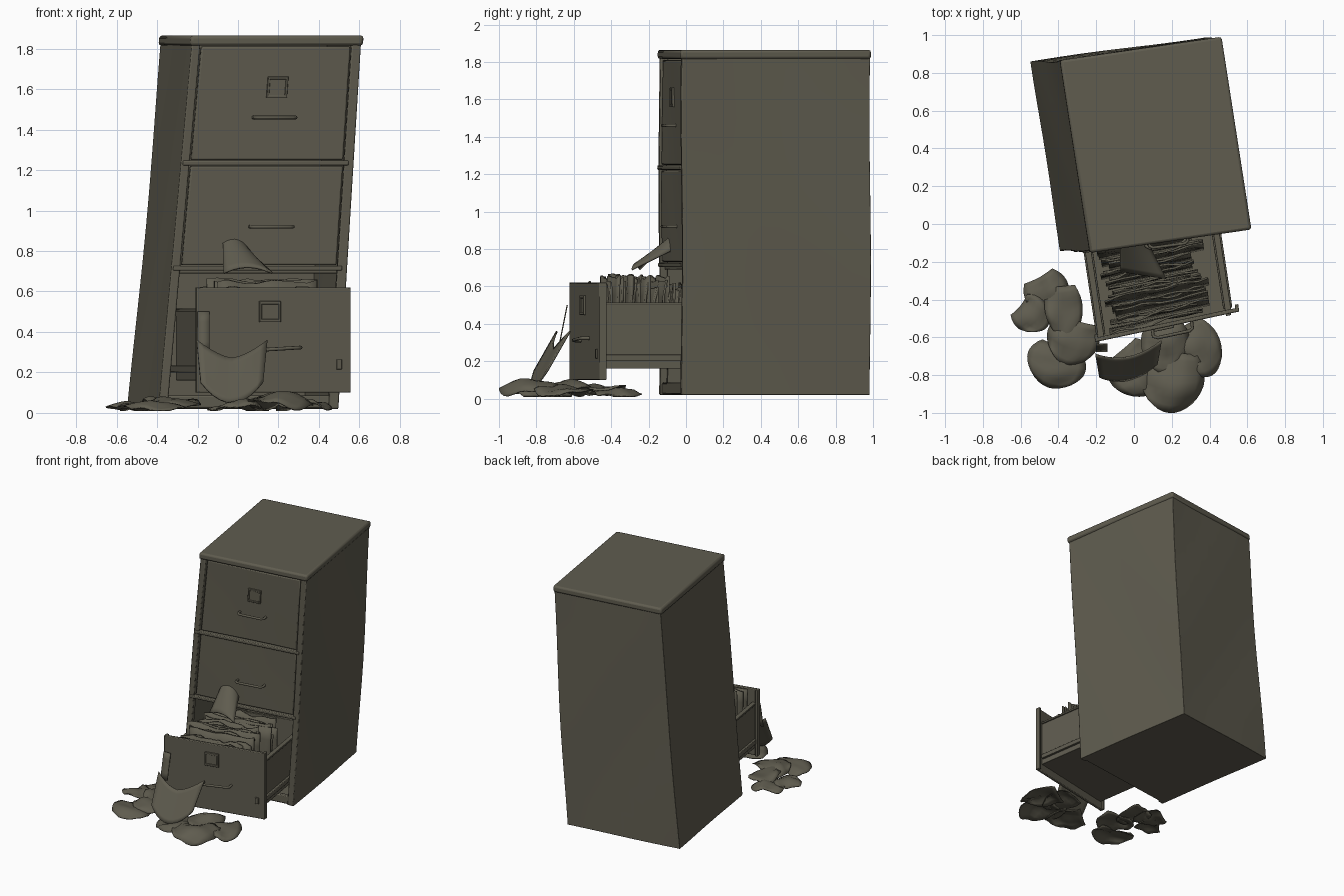
import bpy, bmesh, math, random
from mathutils import Vector, noise

if "Cube" in bpy.data.objects:
    bpy.data.objects.remove(bpy.data.objects["Cube"])

random.seed(4)
mat = bpy.data.materials.new("drab olive grey")
mat.diffuse_color = (0.115, 0.107, 0.078, 1)
mat.use_nodes = True
mat.node_tree.nodes["Principled BSDF"].inputs["Base Color"].default_value = mat.diffuse_color


def cabinet(u, d, z):
    """Leaning cabinet space: u across 0-1, d depth 0-1, z height."""
    t = z / 1.86
    left, right = -0.395 + 0.17 * t, 0.495 + 0.115 * t
    warp = 0.006 * math.sin(5 * d + 3 * z) * d
    return Vector((left + (right - left) * u - 0.15 * d + warp,
                   -0.14 + 0.125 * u + d + 0.004 * math.sin(4 * z + 5 * u), z))


def drawer(u, d, z):
    """Pulled-out drawer space: u across 0-1, d depth from its front."""
    return Vector((-0.205 + 0.755 * u - 0.15 * d, -0.625 + 0.16 * u + 0.99 * d, z))


def finish(name, me, bevel=0, angle=35):
    ob = bpy.data.objects.new(name, me)
    bpy.context.collection.objects.link(ob)
    me.materials.append(mat)
    if bevel:
        m = ob.modifiers.new("bevel", 'BEVEL')
        m.width, m.segments, m.limit_method, m.angle_limit = bevel, 2, 'ANGLE', 0.9
    bpy.context.view_layer.objects.active = ob
    bpy.ops.object.select_all(action='DESELECT')
    ob.select_set(True)
    bpy.ops.object.shade_smooth_by_angle(angle=math.radians(angle))
    return ob


def box(name, space, us, ds, zs, bevel=0.006, cuts=0):
    bm = bmesh.new()
    bmesh.ops.create_cube(bm, size=1)
    if cuts:
        bmesh.ops.subdivide_edges(bm, edges=bm.edges[:], cuts=cuts, use_grid_fill=True)
    for v in bm.verts:
        a = [r[0] + (r[1] - r[0]) * (c + 0.5) for r, c in zip((us, ds, zs), v.co)]
        v.co = space(*a)
    bmesh.ops.recalc_face_normals(bm, faces=bm.faces)
    me = bpy.data.meshes.new(name)
    bm.to_mesh(me)
    bm.free()
    return finish(name, me, bevel)


def tube(name, pts, r):
    cu = bpy.data.curves.new(name, 'CURVE')
    cu.dimensions, cu.bevel_depth, cu.bevel_resolution = '3D', r, 2
    cu.use_fill_caps = True
    sp = cu.splines.new('POLY')
    sp.points.add(len(pts) - 1)
    for p, c in zip(sp.points, pts):
        p.co = (*c, 1)
    ob = bpy.data.objects.new(name, cu)
    bpy.context.collection.objects.link(ob)
    cu.materials.append(mat)


def sheet(name, fn, n=8, m=8, thick=0.006):
    """Grid surface from fn(s, t), s and t in -1..1."""
    vs = [fn(2 * i / n - 1, 2 * j / m - 1) for j in range(m + 1) for i in range(n + 1)]
    w = n + 1
    fs = [(j * w + i, j * w + i + 1, (j + 1) * w + i + 1, (j + 1) * w + i)
          for j in range(m) for i in range(n)]
    me = bpy.data.meshes.new(name)
    me.from_pydata(vs, [], fs)
    ob = finish(name, me, angle=50)
    s = ob.modifiers.new("thickness", 'SOLIDIFY')
    s.thickness, s.offset = thick, 0


def frame(name, space, u, z, w, h, d, r):
    """Raised rectangular card holder."""
    for k, (a, b, c, e) in enumerate(((u - w, u + w, z + h - r, z + h), (u - w, u + w, z - h, z - h + r),
                                      (u - w, u - w + r, z - h, z + h), (u + w - r, u + w, z - h, z + h))):
        box(f"{name}_rim_{k}", space, (a, b), (d - 0.012, d + 0.002), (c, e), 0.003)
    box(name + "_card", space, (u - w, u + w), (d - 0.005, d + 0.002), (z - h, z + h), 0)


# cabinet shell
box("left_side", cabinet, (0, 0.02), (0.005, 1), (0.02, 1.84), 0.004, 9)
box("right_side", cabinet, (0.98, 1), (0.005, 1), (0.02, 1.84), 0.004, 9)
box("back_panel", cabinet, (0.005, 0.995), (0.98, 1), (0.02, 1.84), 0.004, 9)
box("bottom_panel", cabinet, (0.005, 0.995), (0.01, 0.99), (0.02, 0.05), 0.004)
box("top_panel", cabinet, (-0.012, 1.012), (-0.015, 1.005), (1.815, 1.865), 0.014)
for name, a, b in (("left_post", 0, 0.05), ("right_post", 0.945, 1)):
    box(name, cabinet, (a, b), (-0.005, 0.035), (0.02, 1.83), 0.007, 5)
box("base_rail", cabinet, (0.03, 0.97), (0.005, 0.04), (0.025, 0.085))
box("divider_shelf", cabinet, (0.02, 0.98), (0.02, 0.98), (0.69, 0.71), 0.003)
for k, z in enumerate((0.715, 1.235)):
    box(f"cross_rail_{k}", cabinet, (0.01, 0.97), (-0.012, 0.03), (z - 0.012, z + 0.012))

# closed drawers
for k, (z0, z1, hz, hu) in enumerate(((1.25, 1.81, 1.46, 0.51), (0.73, 1.22, 0.92, 0.53))):
    box(f"closed_drawer_{k}", cabinet, (0.06, 0.94), (0.004, 0.05), (z0, z1), 0.008, 3)
    uc = 0.52 if k == 0 else 0.55
    pts = [(uc - 0.12, 0.01), (uc - 0.12, -0.03), (uc - 0.1, -0.042),
           (uc + 0.1, -0.042), (uc + 0.12, -0.03), (uc + 0.12, 0.01)]
    tube(f"handle_{k}", [cabinet(u, d, hz) for u, d in pts], 0.009)
frame("label_holder_top", cabinet, 0.525, 1.61, 0.06, 0.052, 0.003, 0.014)

# open drawer
box("open_drawer_front", drawer, (0, 1.01), (0, 0.022), (0.1, 0.62), 0.006, 3)
for name, a, b in (("left", 0.035, 0.055), ("right", 0.925, 0.945)):
    box(f"drawer_{name}_wall", drawer, (a, b), (0.02, 0.85), (0.16, 0.51), 0.003)
    box(f"drawer_{name}_rim", drawer, (a - 0.012, b + 0.012), (0.02, 0.85), (0.5, 0.515), 0.003)
    box(f"drawer_{name}_runner", drawer, (a - 0.022, b + 0.022), (0.03, 0.95), (0.2, 0.235), 0.004)
box("drawer_floor", drawer, (0.04, 0.94), (0.02, 0.85), (0.16, 0.18), 0.003)
box("drawer_back", drawer, (0.04, 0.94), (0.83, 0.85), (0.16, 0.5), 0.003)
for k, a in enumerate((0.0, 0.985)):
    box(f"front_flange_{k}", drawer, (a, a + 0.025), (0.0, 0.04), (0.1, 0.62), 0.004)
frame("label_holder_open", drawer, 0.48, 0.5, 0.07, 0.052, 0.0, 0.016)
box("lock_plate", drawer, (0.915, 0.95), (-0.009, 0.002), (0.215, 0.265), 0.003)
tube("handle_open", [drawer(u, d, z) for u, d, z in
                     ((0.4, 0.01, 0.31), (0.4, -0.035, 0.31), (0.43, -0.046, 0.312),
                      (0.65, -0.046, 0.322), (0.675, -0.035, 0.323), (0.675, 0.01, 0.323))], 0.009)

# crumpled files standing in the drawer
for k in range(24):
    d = 0.05 + 0.021 * k
    top = 0.6 + random.uniform(-0.02, 0.05) + (0.04 if 3 < k < 13 else 0)
    u0, u1 = 0.13 + random.uniform(-0.03, 0.05), 0.78 + random.uniform(-0.07, 0.06)
    lean, ph = random.uniform(-0.02, 0.04), random.uniform(0, 50)

    def file_fn(s, t):
        f = (t + 1) / 2
        n = noise.noise(Vector((s * 1.8, t, ph)))
        edge = noise.noise(Vector((s * 2.2, 3, ph)))
        return drawer(u0 + (u1 - u0) * (s + 1) / 2, d + lean * f + 0.03 * n * f * f,
                      0.18 + (top - 0.18 + 0.035 * edge) * f)
    sheet(f"file_{k}", file_fn, 10, 5, 0.011)


# loose papers: x, y, z, half width, half length, turn, rise
def loose(name, x, y, z, w, h, turn, rise, ph):
    c, s_ = math.cos(turn), math.sin(turn)

    def fn(s, t):
        a = w * s * (1 - 0.3 * t * t)
        b = h * t * (1 - 0.2 * s * s) + 0.03 * s * s
        n = noise.noise(Vector((s * 1.3, t * 1.3, ph)))
        hz = max(z + rise * (0.6 * (1 - s * s) * (1 - t * t) + 0.5 * n + 0.25 * s * t), 0.012)
        return Vector((x + a * c - b * s_, y + a * s_ + b * c, hz))
    sheet(name, fn)


floor = ((-0.45, -0.38, 0.02, 0.12, 0.11, 0.5, 0.05), (-0.53, -0.49, 0.03, 0.1, 0.09, 0.9, 0.04),
         (-0.37, -0.47, 0.045, 0.1, 0.14, 0.1, 0.05), (-0.33, -0.63, 0.04, 0.14, 0.12, -0.3, 0.06),
         (-0.42, -0.76, 0.02, 0.16, 0.11, -0.35, 0.05), (0.02, -0.78, 0.02, 0.15, 0.14, 0.7, 0.06),
         (0.17, -0.66, 0.05, 0.13, 0.14, 0.1, 0.07), (0.34, -0.67, 0.03, 0.13, 0.15, 0.5, 0.06),
         (0.2, -0.84, 0.045, 0.17, 0.16, -0.1, 0.07))
for k, p in enumerate(floor):
    loose(f"floor_paper_{k}", *p, k * 7.3)


# big curled sheet slumped against the drawer front
def curl(s, t):
    f = (1 - t) / 2
    top = 0.27 + 0.09 * abs(s) ** 1.5
    bottom = 0.05 + 0.1 * s * s
    half = 0.175 * (1 - 0.12 * f)
    return Vector((-0.03 + half * s, -0.655 - 0.12 * f - 0.05 * (1 - s * s) + 0.035 * s,
                   top + (bottom - top) * f))


sheet("curled_sheet", curl, 10, 8, 0.01)


# slip of paper from curled sheet up the drawer's left edge
def strip(s, t):
    return Vector((-0.17 + 0.03 * s, -0.635 - 0.02 * (1 - t), 0.4 + 0.1 * t))


sheet("paper_slip", strip, 2, 4)


# folded sheet lying on top of the files
def fold(s, t):
    f = (t + 1) / 2
    x = 0.05 + 0.12 * s * (1 - 0.45 * f) - 0.06 * f
    return Vector((x, -0.27 + 0.22 * f - 0.02 * s,
                   0.69 + 0.16 * f * (1 - 0.35 * s) + 0.03 * (1 - s * s)))


sheet("folded_sheet", fold, 8, 8, 0.01)
